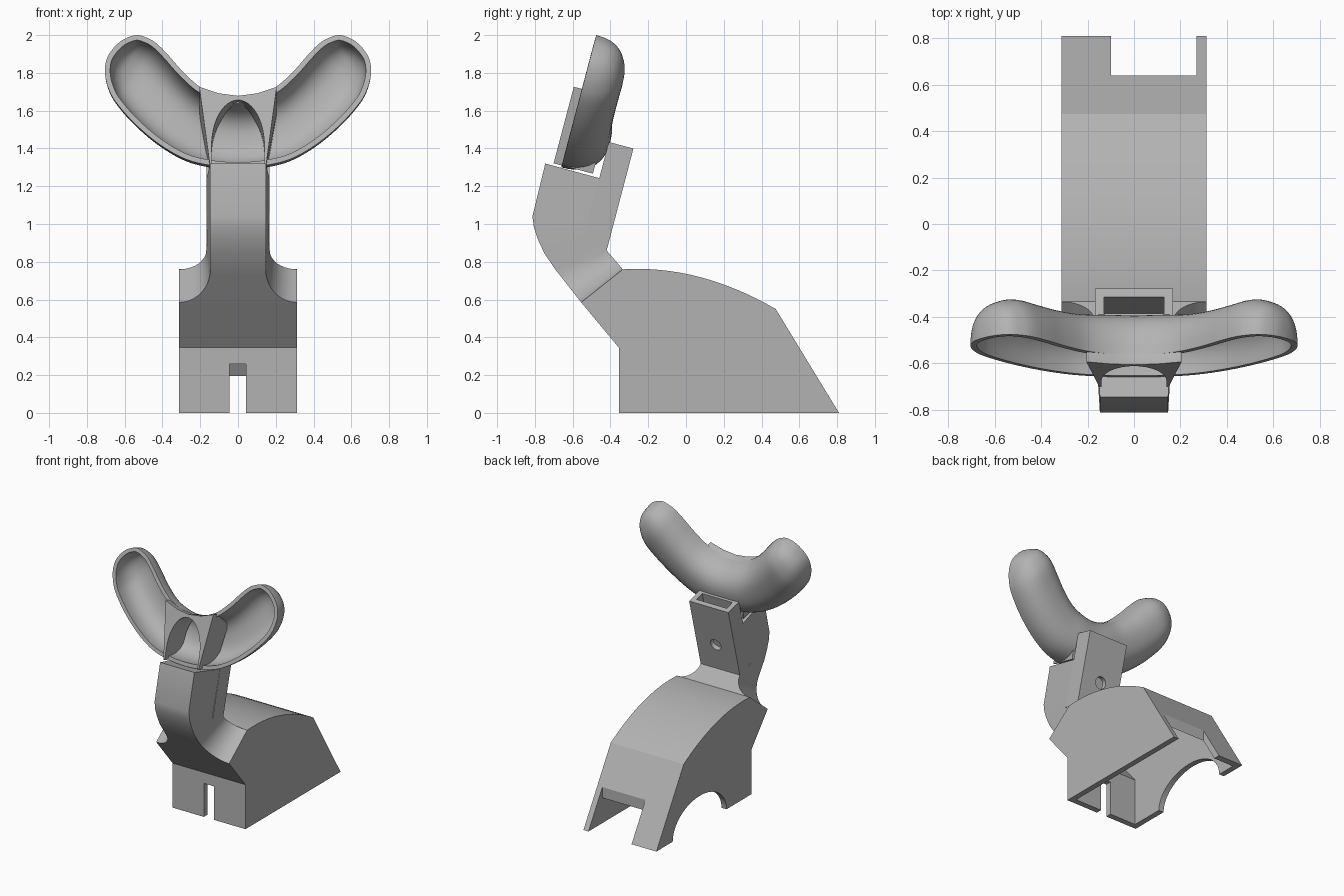
import bpy, bmesh, math
from mathutils import Vector

cube = bpy.data.objects.get("Cube")
if cube:
    bpy.data.objects.remove(cube)

grey = bpy.data.materials.new("plain grey")
grey.use_nodes = True
grey.diffuse_color = (0.45, 0.45, 0.45, 1)
grey.node_tree.nodes["Principled BSDF"].inputs["Base Color"].default_value = (0.45, 0.45, 0.45, 1)


def loft(name, rings, closed=True):
    """Skin a row of equal point rings; closed rings are capped at both ends."""
    bm = bmesh.new()
    rows = [[bm.verts.new(p) for p in ring] for ring in rings]
    n = len(rows[0])
    for a, b in zip(rows, rows[1:]):
        for i in range(n if closed else n - 1):
            j = (i + 1) % n
            bm.faces.new((a[i], a[j], b[j], b[i]))
    if closed:
        bm.faces.new(rows[0])
        bm.faces.new(rows[-1])
    bmesh.ops.remove_doubles(bm, verts=bm.verts, dist=0.0005)
    bmesh.ops.recalc_face_normals(bm, faces=bm.faces)
    mesh = bpy.data.meshes.new(name)
    bm.to_mesh(mesh)
    bm.free()
    mesh.materials.append(grey)
    obj = bpy.data.objects.new(name, mesh)
    bpy.context.collection.objects.link(obj)
    return obj


def prism(name, profile, x0, x1):
    return loft(name, [[(x, y, z) for y, z in profile] for x in (x0, x1)])


def box(name, x0, x1, y0, y1, z0, z1):
    return prism(name, [(y0, z0), (y1, z0), (y1, z1), (y0, z1)], x0, x1)


def bake(obj):
    bpy.context.view_layer.update()
    graph = bpy.context.evaluated_depsgraph_get()
    mesh = bpy.data.meshes.new_from_object(obj.evaluated_get(graph))
    obj.modifiers.clear()
    obj.data = mesh


def cut(obj, cutter):
    cutter.hide_render = True
    mod = obj.modifiers.new("cut", "BOOLEAN")
    mod.operation, mod.object, mod.solver = "DIFFERENCE", cutter, "EXACT"
    bake(obj)
    bpy.data.objects.remove(cutter)


def smooth(obj, degrees=30):
    bpy.ops.object.select_all(action="DESELECT")
    obj.select_set(True)
    bpy.context.view_layer.objects.active = obj
    bpy.ops.object.shade_smooth_by_angle(angle=math.radians(degrees))


# Base: hollow housing with a curved roof
def roof(drop):
    a, b, c = Vector((-0.335, 0.76)), Vector((0.07, 0.785)), Vector((0.475, 0.55))
    pts = []
    for i in range(17):
        t = i / 16
        p = a * (1 - t) ** 2 + b * 2 * t * (1 - t) + c * t * t
        pts.append((p.x - drop * t / 2, p.y - drop))
    return pts


base = prism("base_housing", [(-0.355, 0), (-0.355, 0.345), (-0.555, 0.585)]
             + roof(0) + [(0.81, 0)], -0.313, 0.313)
cut(base, prism("cavity", [(-0.31, -0.1), (-0.31, 0.36), (-0.495, 0.58)]
                + roof(0.045) + [(0.82, -0.1)], -0.27, 0.27))
cut(base, box("front_slit", -0.045, 0.042, -0.5, -0.25, -0.1, 0.26))
cut(base, box("rear_notch", -0.10, 0.27, 0.64, 1.0, -0.1, 0.5))
arch = [(0.28 + 0.33 * math.cos(a), 0.23 * math.sin(a))
        for a in (math.pi * i / 20 for i in range(21))]
cut(base, prism("side_arch", arch + [(-0.05, -0.1), (0.61, -0.1)], -0.4, -0.2))
smooth(base, 15)

# Neck: flares out to the base, then bends upright
stations = []
for i in range(11):
    a = math.pi / 2 * i / 10
    s, w = 1 - math.cos(a), math.sin(a)
    stations.append((-0.555 - 0.135 * s, 0.585 + 0.172 * s, 0.313 - 0.166 * w,
                     -0.335 - 0.085 * s, 0.76 + 0.1 * s, 0.313 - 0.145 * w))
for fy, fz, by, bz in ((-0.75, 0.845, -0.50, 0.93), (-0.785, 0.92, -0.485, 0.98),
                       (-0.805, 0.98, -0.475, 1.02), (-0.813, 1.04, -0.465, 1.06),
                       (-0.745, 1.32, -0.43, 1.235)):
    stations.append((fy, fz, 0.147, by, bz, 0.168))
neck = loft("neck", [[(-fw, fy, fz), (fw, fy, fz), (bw, by, bz), (-bw, by, bz)]
                     for fy, fz, fw, by, bz, bw in stations])
smooth(neck, 25)


# Socket: tilted square tube behind the neck, with a round hole
def socket_point(x, up, inward):
    return (x, -0.42 + 0.254 * up - 0.967 * inward, 0.86 + 0.967 * up + 0.254 * inward)


def socket_box(name, w, u0, u1, d0, d1):
    return loft(name, [[socket_point(x, u, d) for x, d in
                        ((-w, d0), (w, d0), (w, d1), (-w, d1))] for u in (u0, u1)])


socket = socket_box("socket", 0.168, 0, 0.558, 0, 0.135)
cut(socket, socket_box("socket_cavity", 0.13, 0.1, 0.7, 0.037, 0.11))
hole = [(0.045 * math.cos(a), 0.22 + 0.045 * math.sin(a))
        for a in (math.tau * i / 24 for i in range(24))]
cut(socket, loft("pin_hole", [[socket_point(x, u, d) for x, u in hole]
                              for d in (-0.05, 0.08)]))
smooth(socket)


# Cradle: two-armed hollow shell on a tilted rim plane, d is depth behind the rim
def rim_point(x, z, d):
    return Vector((x, -0.66 + (z - 1.3) * 0.264 + 0.967 * d, z - 0.256 * d))


# upper edge x, z, lower edge x, z, depth
half = [(0, 1.665, 0, 1.30, 0.215), (0.1, 1.68, 0.14, 1.31, 0.215),
        (0.2, 1.725, 0.28, 1.345, 0.205), (0.29, 1.805, 0.42, 1.425, 0.20),
        (0.37, 1.895, 0.55, 1.535, 0.20), (0.43, 1.955, 0.65, 1.65, 0.20),
        (0.48, 1.985, 0.69, 1.73, 0.185), (0.54, 2.0, 0.705, 1.81, 0.15),
        (0.61, 1.975, 0.693, 1.88, 0.09), (0.657, 1.935, 0.657, 1.935, 0)]
full = [(-a, b, -c, d, e) for a, b, c, d, e in reversed(half[1:])] + half


def spline(keys, steps):
    out = []
    for i in range(len(keys) - 1):
        k = [keys[max(0, min(len(keys) - 1, i + o))] for o in (-1, 0, 1, 2)]
        for s in range(steps):
            t = s / steps
            out.append([b + t / 2 * (c - a + t * (2 * a - 5 * b + 4 * c - d
                        + t * (3 * (b - c) + d - a))) for a, b, c, d in zip(*k)])
    return out + [list(keys[-1])]


rings = []
for ux, uz, lx, lz, depth in spline(full, 5):
    ring = []
    for i in range(25):
        a = math.pi * i / 24
        u = math.copysign(abs(math.cos(a)) ** 0.85, math.cos(a)) / 2
        d = max(0, depth) * max(0, math.sin(a)) ** 0.85
        ring.append(rim_point((ux + lx) / 2 + u * (ux - lx),
                              (uz + lz) / 2 + u * (uz - lz), d))
    rings.append(ring)
cradle = loft("cradle_shell", rings, closed=False)
shell = cradle.modifiers.new("wall", "SOLIDIFY")
shell.thickness, shell.offset = 0.028, -1
bake(cradle)
smooth(cradle, 40)

# Centre bracket: tapered block with an arched pocket
top = [(0.205, 1.715), (0.1, 1.68), (0, 1.667), (-0.1, 1.68), (-0.205, 1.715)]
bracket = loft("centre_bracket", [
    [rim_point(x, z - drop, d) for x, z in top] +
    [rim_point(x, 1.31, d) for x in (-0.15, 0.15)]
    for d, drop in ((-0.045, 0), (0.0, 0), (0.17, 0.09))])
pocket = [(0.14 * math.cos(a), 1.40 + 0.245 * math.sin(a))
          for a in (math.pi * i / 24 for i in range(25))]
cut(bracket, loft("pocket", [[rim_point(x, z, d) for x, z in
                              pocket + [(-0.14, 1.2), (0.14, 1.2)]] for d in (-0.2, 0.3)]))
smooth(bracket)
